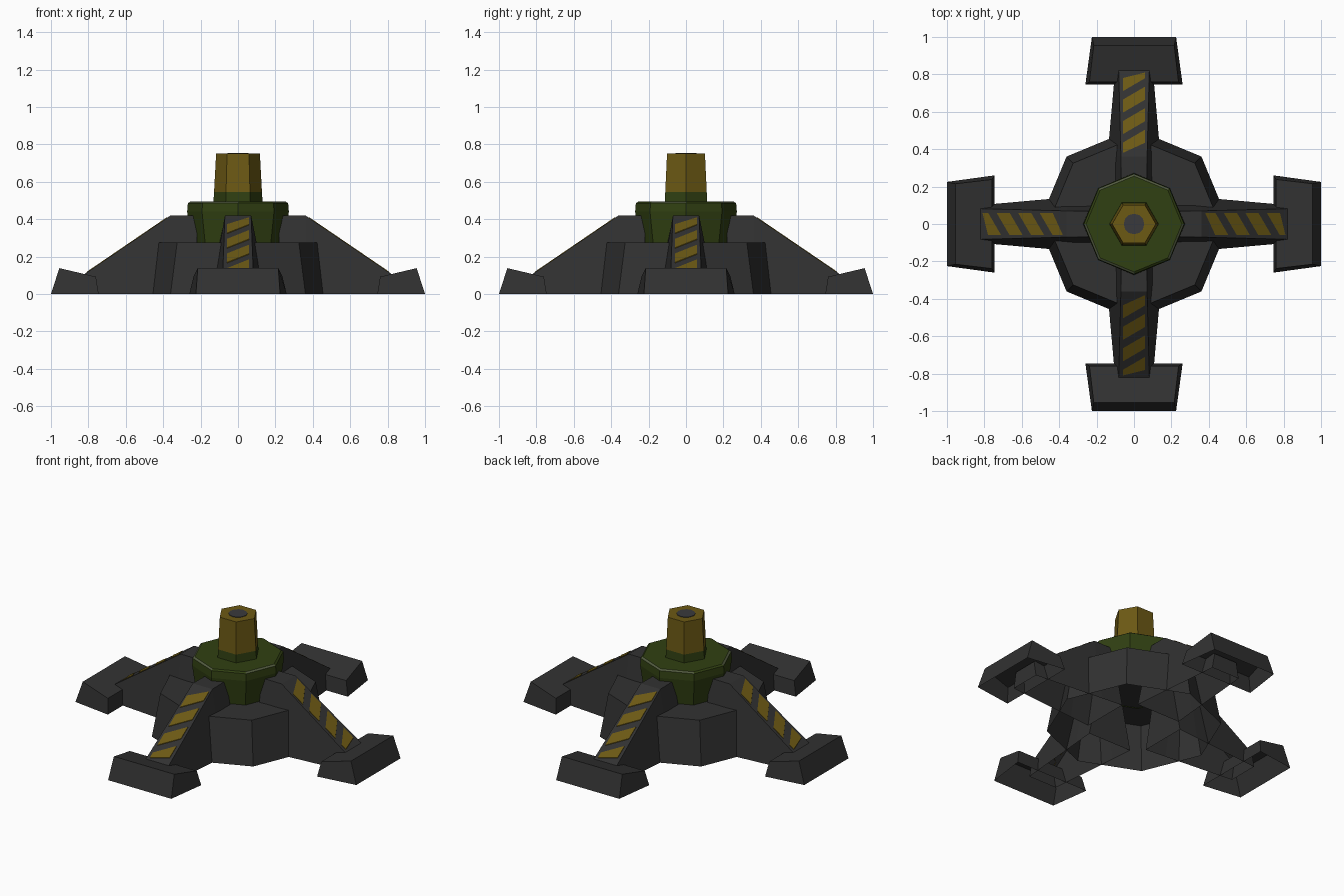
import bpy, bmesh, math
from mathutils import Matrix

if "Cube" in bpy.data.objects:
    bpy.data.objects.remove(bpy.data.objects["Cube"])


def material(name, rgb):
    m = bpy.data.materials.new(name)
    m.diffuse_color = (*rgb, 1)
    m.use_nodes = True
    m.node_tree.nodes["Principled BSDF"].inputs["Base Color"].default_value = m.diffuse_color
    return m


GREY = material("dark grey", (0.031, 0.031, 0.031))
YELLOW = material("ochre yellow", (0.150, 0.100, 0.007))
GREEN = material("olive green", (0.030, 0.051, 0.006))
WORN = material("worn green", (0.085, 0.105, 0.050))
BORE = material("bore grey", (0.042, 0.042, 0.046))


def finish(name, bm, mats):
    bmesh.ops.recalc_face_normals(bm, faces=bm.faces[:])
    mesh = bpy.data.meshes.new(name)
    bm.to_mesh(mesh)
    bm.free()
    for m in mats:
        mesh.materials.append(m)
    ob = bpy.data.objects.new(name, mesh)
    bpy.context.collection.objects.link(ob)
    return ob


def lathe(name, sides, profile, mats, rule=lambda level, side: 0):
    """Faceted turned shell from (radius, z) points, capped on top, open below."""
    bm = bmesh.new()
    rings = [[bm.verts.new((r * math.cos(2 * math.pi * i / sides),
                            r * math.sin(2 * math.pi * i / sides), z))
              for i in range(sides)] for r, z in profile]
    for k in range(len(rings) - 1):
        a, b = rings[k], rings[k + 1]
        for i in range(sides):
            j = (i + 1) % sides
            bm.faces.new((a[i], a[j], b[j], b[i])).material_index = rule(k, i)
    bm.faces.new(rings[-1]).material_index = rule(len(rings) - 1, 0)
    return finish(name, bm, mats)


def trough(name, sections, turn):
    """Open-bottomed arm: sections of (r, bottom half width, top r, top half width, top z)."""
    bm = bmesh.new()
    rows = []
    for r, b, rt, t, z in sections:
        pts = [(-b, r, 0), (-t, rt, z), (t, rt, z), (b, r, 0)]
        rows.append([bm.verts.new(p) for p in pts])
    for a, b in zip(rows, rows[1:]):
        for i in range(3):
            bm.faces.new((a[i], a[i + 1], b[i + 1], b[i]))
    bm.faces.new(rows[0])
    bm.faces.new(rows[-1])
    bm.transform(turn)
    return finish(name, bm, [GREY])


def slope_z(r):
    return 0.42 - (r - 0.36) * 0.32 / 0.47


def stripes(name, turn):
    """Slanted hazard stripes as thin plates on the leg slope."""
    bm = bmesh.new()
    for c in (0.435, 0.55, 0.665, 0.78):
        corners = [(-0.06, c - 0.07), (0.06, c), (0.06, c + 0.07), (-0.06, c)]
        corners = [(v, min(max(r, 0.38), 0.81)) for v, r in corners]
        top = [bm.verts.new((v, r, slope_z(r) + 0.004)) for v, r in corners]
        low = [bm.verts.new((v, r, slope_z(r) - 0.003)) for v, r in corners]
        bm.faces.new(top)
        for i in range(4):
            j = (i + 1) % 4
            bm.faces.new((low[i], low[j], top[j], top[i]))
    bm.transform(turn)
    return finish(name, bm, [YELLOW])


# Octagonal base shell
lathe("base", 8, [(0.51, 0), (0.46, 0.275)], [GREY])

# Green turret collar with a chipped upper edge
lathe("collar", 8, [(0.248, 0.27), (0.272, 0.44), (0.268, 0.485), (0.256, 0.493)],
      [GREEN, WORN], lambda k, i: 1 if k == 2 and i % 3 else 0)

# Hexagonal barrel: green foot, yellow above
lathe("barrel", 6, [(0.132, 0.48), (0.128, 0.545), (0.117, 0.75)],
      [GREEN, YELLOW], lambda k, i: 1 if k > 0 else 0)
lathe("bore", 12, [(0.055, 0.745), (0.055, 0.753)], [BORE])

# Four legs, each with foot and stripes
for k, side in enumerate(("back", "left", "front", "right")):
    turn = Matrix.Rotation(k * math.pi / 2, 4, 'Z')
    trough(side + "_leg", [(0.22, 0.155, 0.22, 0.068, 0.42),
                           (0.36, 0.142, 0.36, 0.07, 0.42),
                           (0.83, 0.10, 0.83, 0.082, 0.10)], turn)
    trough(side + "_foot", [(0.745, 0.26, 0.76, 0.238, 0.092),
                            (1.0, 0.225, 0.955, 0.215, 0.138)], turn)
    stripes(side + "_stripes", turn)
